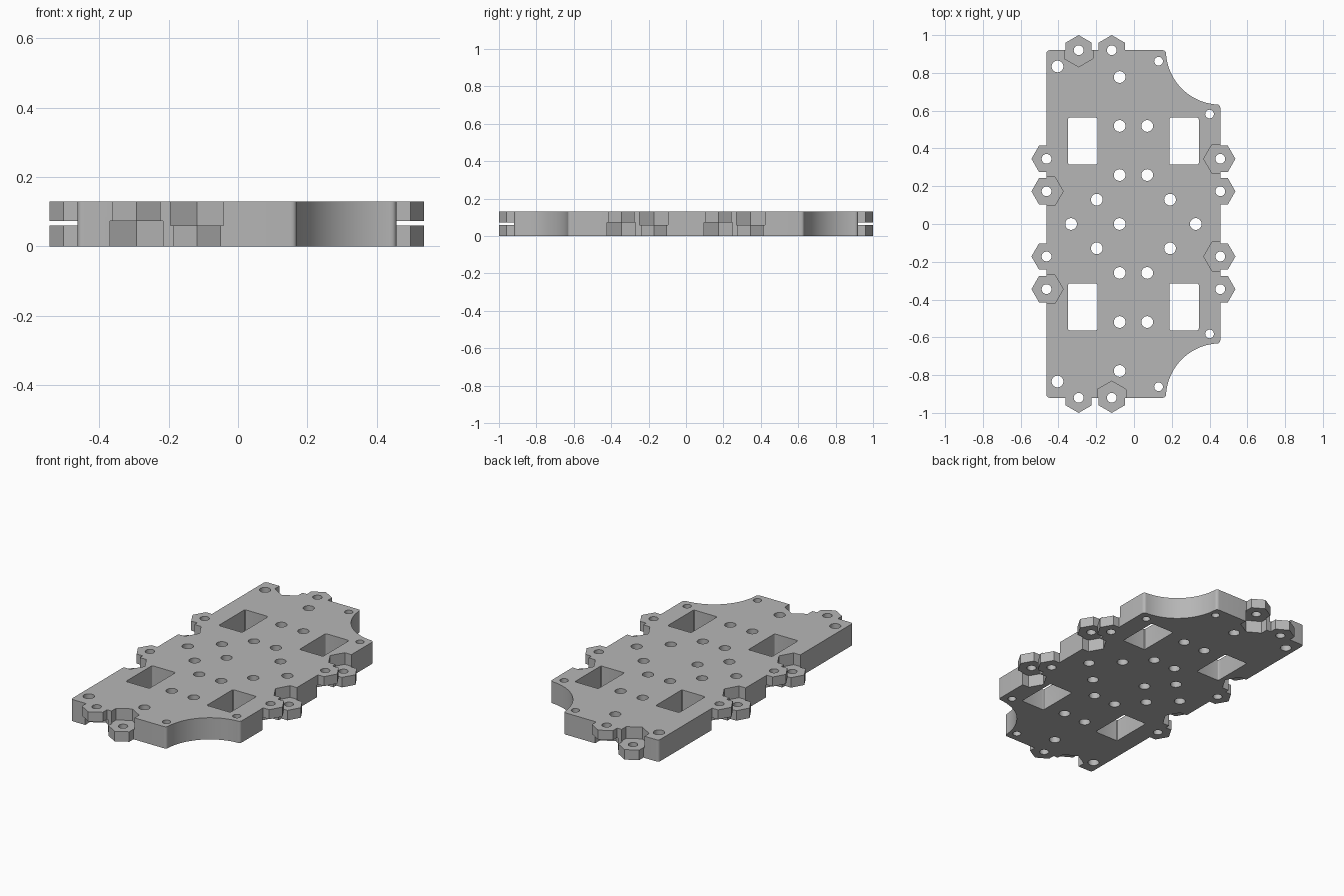
import bpy, bmesh, math
from mathutils import Vector

if "Cube" in bpy.data.objects:
    bpy.data.objects.remove(bpy.data.objects["Cube"], do_unlink=True)

H = 0.13            # plate thickness
CX = -0.003         # symmetry line across the width
HALF_W, HALF_L = 0.46, 0.92
LOW_TOP, UP_BOTTOM = 0.06, 0.073

grey = bpy.data.materials.new("light grey")
grey.use_nodes = True
colour = (0.47, 0.47, 0.47, 1)
grey.diffuse_color = colour
grey.node_tree.nodes["Principled BSDF"].inputs["Base Color"].default_value = colour


def ngon(x, y, r, n, start=0.0):
    return [(x + r * math.cos(start + math.tau * i / n),
             y + r * math.sin(start + math.tau * i / n)) for i in range(n)]


def rounded(points, r, steps=5):
    """Round every corner of a counter-clockwise outline with a small curve."""
    out = []
    for i, p in enumerate(points):
        p = Vector(p)
        a = Vector(points[i - 1]) - p
        b = Vector(points[(i + 1) % len(points)]) - p
        if a.angle(b) > 2.4:
            out.append(tuple(p))
            continue
        s, e = p + a.normalized() * r, p + b.normalized() * r
        for k in range(steps + 1):
            t = k / steps
            out.append(tuple(s * (1 - t) ** 2 + p * 2 * t * (1 - t) + e * t * t))
    return out


def prisms(name, items):
    """One object made of upright prisms, each (outline, bottom, top)."""
    bm = bmesh.new()
    for outline, z0, z1 in items:
        low = [bm.verts.new((x, y, z0)) for x, y in outline]
        high = [bm.verts.new((x, y, z1)) for x, y in outline]
        bm.faces.new(low[::-1])
        bm.faces.new(high)
        for i in range(len(low)):
            j = (i + 1) % len(low)
            bm.faces.new((low[i], low[j], high[j], high[i]))
    mesh = bpy.data.meshes.new(name)
    bm.to_mesh(mesh)
    bm.free()
    mesh.materials.append(grey)
    obj = bpy.data.objects.new(name, mesh)
    bpy.context.collection.objects.link(obj)
    return obj


def combine(target, tool, operation):
    bpy.context.view_layer.objects.active = target
    mod = target.modifiers.new(operation, "BOOLEAN")
    mod.operation, mod.solver, mod.object = operation, "EXACT", tool
    bpy.ops.object.modifier_apply(modifier=mod.name)
    bpy.data.objects.remove(tool, do_unlink=True)


# Plate outline with a scooped corner at front and back of the left side
right, left = CX + HALF_W, CX - HALF_W
R_SCOOP = 0.288


def scoop(y, a0, a1, n=24):
    return [(right + R_SCOOP * math.cos(a0 + (a1 - a0) * i / n),
             y + R_SCOOP * math.sin(a0 + (a1 - a0) * i / n)) for i in range(n + 1)]


outline = [(left, -HALF_L)]
outline += scoop(-HALF_L, math.pi, math.pi / 2)
outline += scoop(HALF_L, 1.5 * math.pi, math.pi)
outline += [(left, HALF_L)]
plate = prisms("base_plate", [(rounded(outline, 0.018), 0, H)])

# Connector lugs: (x, y, first corner angle, is upper)
lugs = []
for s in (1, -1):
    lugs += [(CX + x, s * HALF_L, math.pi / 2, (x < -0.2) != (s > 0))
             for x in (-0.29, -0.115)]
    lugs += [(CX + s * HALF_W, y, 0, up == (s < 0))
             for y, up in ((0.345, True), (0.173, False), (-0.172, True), (-0.345, False))]

recesses, tabs, holes = [], [], []
for x, y, turn, upper in lugs:
    wide, hexagon = ngon(x, y, 0.088, 6, turn), ngon(x, y, 0.08, 6, turn)
    if upper:
        recesses.append((wide, -0.05, UP_BOTTOM))
        tabs.append((hexagon, UP_BOTTOM, H))
    else:
        recesses.append((wide, LOW_TOP, H + 0.05))
        tabs.append((hexagon, 0, LOW_TOP))
    holes.append((ngon(x, y, 0.026, 24), -0.05, H + 0.05))

# Round mounting holes: large ones, then the small ones beside the scoops
large = {(CX - 0.073, 0), (CX - 0.33, 0), (CX + 0.33, 0)}
small = []
for s in (1, -1):
    large |= {(CX + x, s * y) for x in (-0.073, 0.073) for y in (0.259, 0.519)}
    large |= {(CX + x, s * 0.129) for x in (-0.194, 0.194)}
    large |= {(CX - 0.073, s * 0.778), (-0.405, s * 0.834)}
    small += [(0.13, s * 0.862), (0.4, s * 0.582)]
holes += [(ngon(x, y, 0.031, 32), -0.05, H + 0.05) for x, y in sorted(large)]
holes += [(ngon(x, y, 0.023, 24), -0.05, H + 0.05) for x, y in small]

# Four rectangular windows
for sx in (1, -1):
    for sy in (1, -1):
        x, y = CX + sx * 0.268, sy * 0.439
        box = [(x + a * 0.078, y + b * 0.124)
               for a, b in ((-1, -1), (1, -1), (1, 1), (-1, 1))]
        holes.append((rounded(box, 0.01, 3), -0.05, H + 0.05))

combine(plate, prisms("lug_recesses", recesses), "DIFFERENCE")
combine(plate, prisms("lugs", tabs), "UNION")
combine(plate, prisms("holes", holes), "DIFFERENCE")

bpy.ops.object.select_all(action="DESELECT")
plate.select_set(True)
bpy.context.view_layer.objects.active = plate
bpy.ops.object.shade_smooth_by_angle(angle=math.radians(30))
